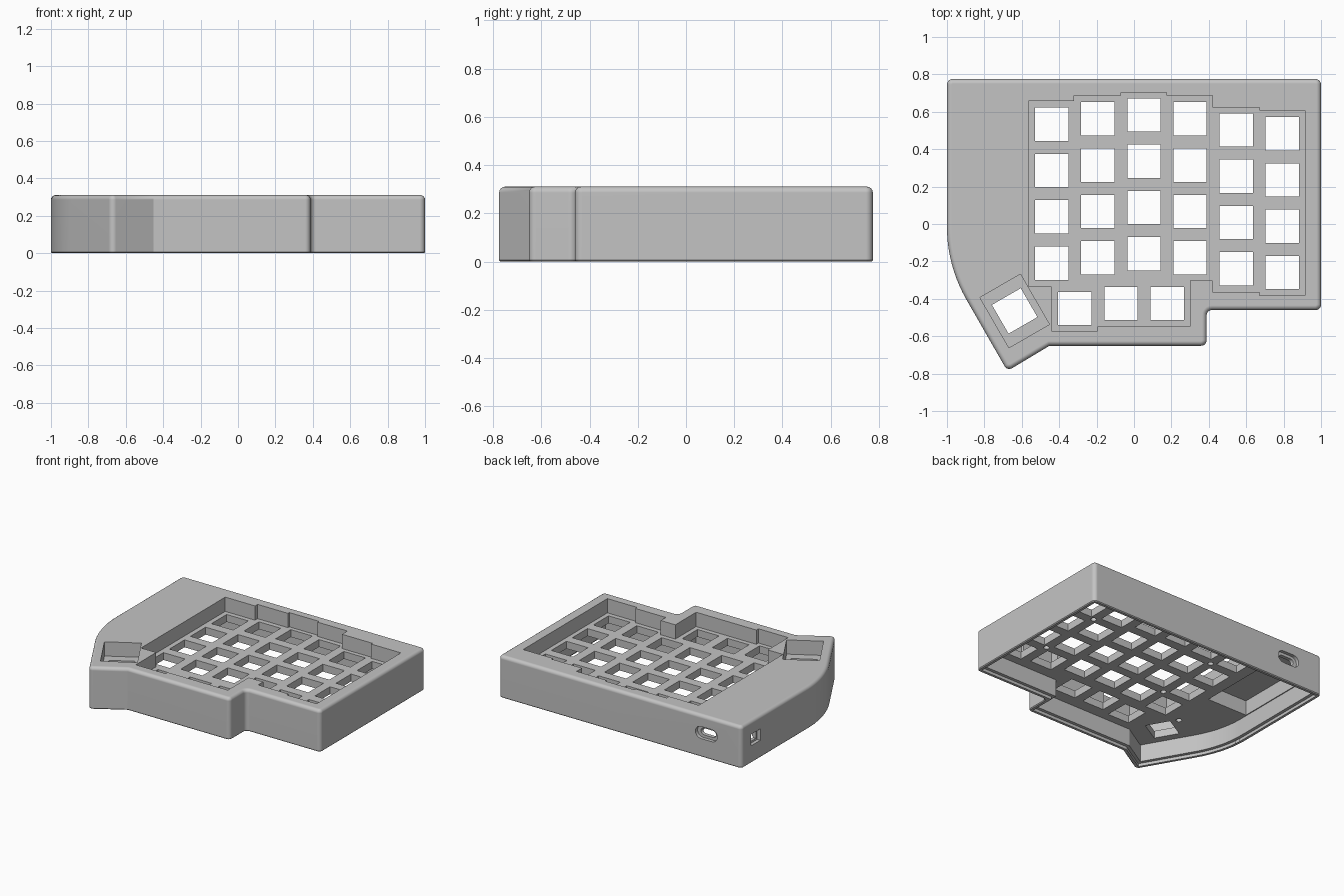
import bpy, bmesh, math
from mathutils import Vector, Matrix

if "Cube" in bpy.data.objects:
    bpy.data.objects.remove(bpy.data.objects["Cube"])

HEIGHT, PLATE_TOP, PLATE_BOTTOM = 0.311, 0.205, 0.15
PITCH, HOLE = 0.2475, 0.178

grey = bpy.data.materials.new("matte grey plastic")
grey.use_nodes = True
grey.diffuse_color = (0.55, 0.55, 0.55, 1)
grey.node_tree.nodes["Principled BSDF"].inputs["Base Color"].default_value = (0.55, 0.55, 0.55, 1)


def add_prism(bm, pts, z0, z1):
    """Closed prism from a counter-clockwise outline."""
    low = [bm.verts.new((p[0], p[1], z0)) for p in pts]
    top = [bm.verts.new((p[0], p[1], z1)) for p in pts]
    n = len(pts)
    bm.faces.new(low[::-1])
    bm.faces.new(top)
    for i in range(n):
        j = (i + 1) % n
        bm.faces.new((low[i], low[j], top[j], top[i]))


def inset(pts, d):
    """Move every side of a counter-clockwise outline inwards by d."""
    out = []
    for i, p in enumerate(pts):
        p = Vector(p)
        a = (p - Vector(pts[i - 1])).normalized()
        b = (Vector(pts[(i + 1) % len(pts)]) - p).normalized()
        na, nb = Vector((-a.y, a.x)), Vector((-b.y, b.x))
        out.append(p + (na + nb) * d / (1 + na.dot(nb)))
    return out


def rect(cx, cy, w, h, turn=0):
    rot = Matrix.Rotation(math.radians(turn), 2)
    return [Vector((cx, cy)) + rot @ Vector((sx * w / 2, sy * h / 2))
            for sx, sy in ((-1, -1), (1, -1), (1, 1), (-1, 1))]


def disc(cx, cy, r, n=16):
    return [(cx + r * math.cos(k * math.tau / n), cy + r * math.sin(k * math.tau / n))
            for k in range(n)]


def slot(w, h, n=8):
    """Stadium outline centred on the origin."""
    r, c = h / 2, (w - h) / 2
    pts = []
    for side, start in ((1, -90), (-1, 90)):
        for k in range(n + 1):
            t = math.radians(start + 180 * k / n)
            pts.append((side * c + r * math.cos(t), r * math.sin(t)))
    return pts


def make_object(name, bm):
    bmesh.ops.recalc_face_normals(bm, faces=bm.faces)
    mesh = bpy.data.meshes.new(name)
    bm.to_mesh(mesh)
    bm.free()
    ob = bpy.data.objects.new(name, mesh)
    bpy.context.collection.objects.link(ob)
    mesh.materials.append(grey)
    return ob


def carve(target, prisms, matrix=None):
    """Subtract a set of separate prisms, each (outline, z0, z1)."""
    bm = bmesh.new()
    for pts, z0, z1 in prisms:
        add_prism(bm, pts, z0, z1)
    if matrix:
        bm.transform(matrix)
    cutter = make_object("cutter", bm)
    cutter.hide_render = True
    mod = target.modifiers.new("cut", "BOOLEAN")
    mod.operation, mod.solver, mod.object = "DIFFERENCE", "EXACT", cutter
    bpy.context.view_layer.objects.active = target
    bpy.ops.object.modifier_apply(modifier=mod.name)
    bpy.data.objects.remove(cutter)


def round_edges(bm, edges, radius, segments):
    bmesh.ops.bevel(bm, geom=edges, offset=radius, segments=segments, profile=0.5,
                    affect="EDGES", clamp_overlap=False)


# Case outline, with the curved side sweeping into the thumb corner
arc = [(-0.22 + 0.78 * math.cos(math.radians(t)), -0.015 + 0.78 * math.sin(math.radians(t)))
       for t in range(180, 211, 3)]
outline = [(-1, 0.775)] + arc + [(-0.677, -0.786), (-0.452, -0.651), (0.388, -0.651),
                                 (0.388, -0.46), (1, -0.46), (1, 0.775)]

# Outer body: rounded upright corners, rounded top rim, slight bottom edge
bm = bmesh.new()
add_prism(bm, outline, 0, HEIGHT)
bmesh.ops.recalc_face_normals(bm, faces=bm.faces)
round_edges(bm, [e for e in bm.edges if abs(e.verts[0].co.z - e.verts[1].co.z) > 0.1
                 and e.calc_face_angle() > 0.6], 0.029, 5)
round_edges(bm, [e for e in bm.edges if all(v.co.z > HEIGHT - 1e-4 for v in e.verts)], 0.025, 4)
round_edges(bm, [e for e in bm.edges if all(v.co.z < 1e-4 for v in e.verts)], 0.006, 1)
case = make_object("keyboard_case", bm)

# Hollow underside, ledge for a bottom cover, and controller bay
carve(case, [(inset(outline, 0.048), -0.1, PLATE_BOTTOM)])
carve(case, [(inset(outline, 0.025), -0.1, 0.022)])
carve(case, [(rect(-0.78, 0.385, 0.33, 0.675), 0.1, 0.26)])

# Sunken key well and thumb key well
well = [(-0.565, 0.657), (-0.565, -0.333), (-0.44, -0.333), (-0.44, -0.573), (-0.195, -0.573),
        (-0.195, -0.548), (0.30, -0.548), (0.30, -0.303), (0.42, -0.303), (0.42, -0.363),
        (0.67, -0.363), (0.67, -0.383), (0.915, -0.383), (0.915, 0.608), (0.67, 0.608),
        (0.67, 0.623), (0.42, 0.623), (0.42, 0.687), (0.175, 0.687), (0.175, 0.703),
        (-0.07, 0.703), (-0.07, 0.687), (-0.32, 0.687), (-0.32, 0.657)]
carve(case, [(well, PLATE_TOP, 0.5), (rect(-0.638, -0.465, 0.25, 0.31, 30), PLATE_TOP, 0.5)])

# Switch openings: staggered columns, then the thumb row
holes = []
for col, top_y in enumerate((0.533, 0.562, 0.583, 0.562, 0.503, 0.483)):
    for row in range(4):
        holes.append(rect(-0.44 + col * 0.2465, top_y - row * PITCH, HOLE, HOLE))
for x, y, turn in ((-0.316, -0.452, 0), (-0.07, -0.425, 0), (0.177, -0.425, 0),
                   (-0.638, -0.465, 30)):
    holes.append(rect(x, y, HOLE, HOLE, turn))
carve(case, [(h, 0.1, 0.28) for h in holes])

# Blind screw holes under the plate
screws = ((-0.317, 0.425), (-0.317, -0.07), (-0.644, -0.297), (0.67, -0.12), (0.67, 0.375))
carve(case, [(disc(x, y, 0.02), 0.1, 0.19) for x, y in screws])

# Rounded cable port in the back wall: shallow surround, then the opening
back = Matrix.Translation((-0.71, 0.775, 0.18)) @ Matrix.Rotation(math.radians(90), 4, "X")
carve(case, [(slot(0.18, 0.09), -0.1, 0.025)], back)
carve(case, [(slot(0.125, 0.05), -0.1, 0.1)], back)

# Square port in the side wall
side = Matrix.Translation((-1, 0.61, 0.17)) @ Matrix.Rotation(math.radians(90), 4, "Y")
carve(case, [(rect(0, 0, 0.085, 0.11), -0.1, 0.025)], side)
carve(case, [(rect(0, 0, 0.055, 0.075), -0.1, 0.1)], side)

# Smooth the fillets, keep the flats clean
bpy.ops.object.select_all(action="DESELECT")
case.select_set(True)
bpy.context.view_layer.objects.active = case
bpy.ops.object.shade_smooth_by_angle(angle=math.radians(30))
clean = case.modifiers.new("clean_normals", "WEIGHTED_NORMAL")
clean.keep_sharp = True
